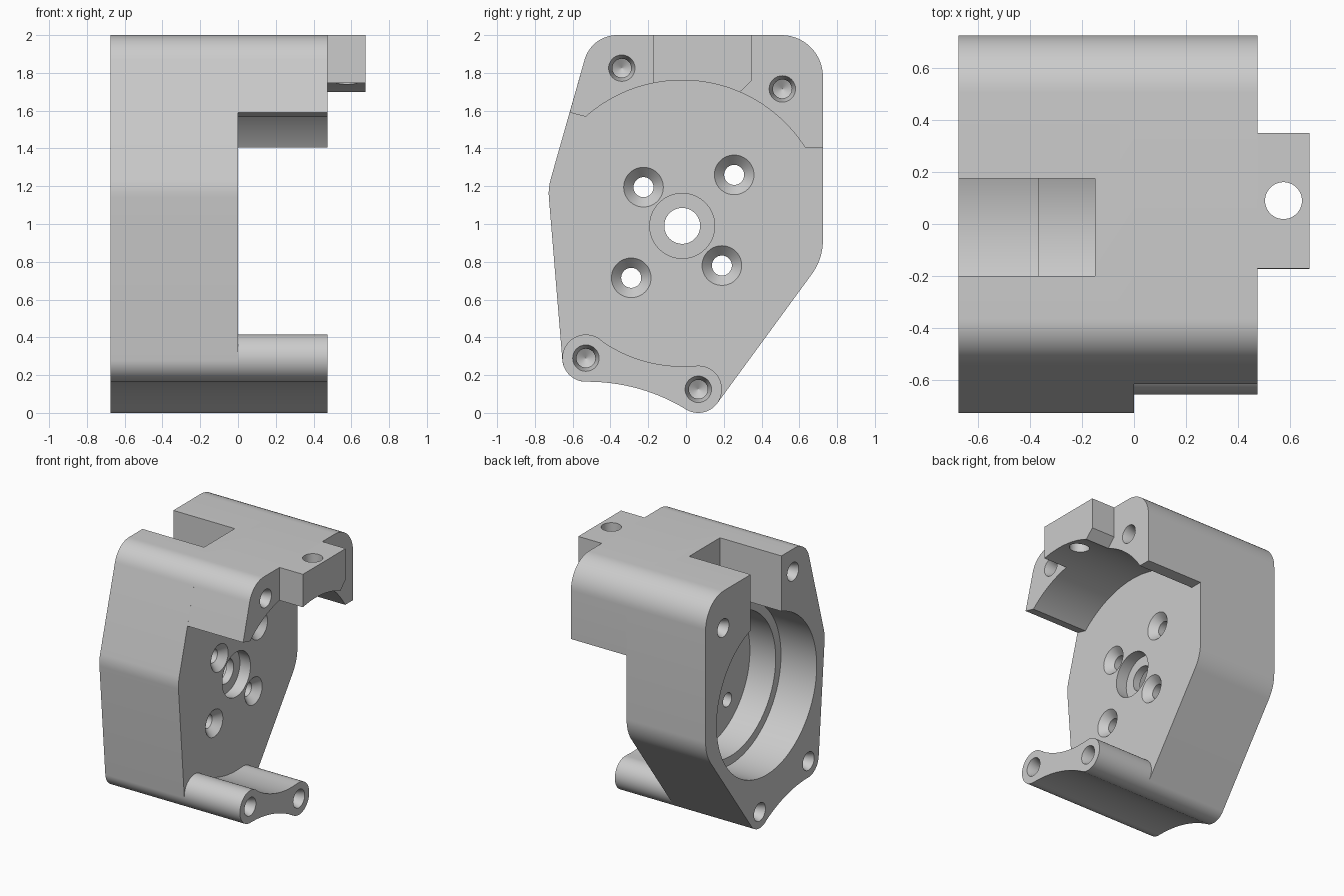
import bpy, bmesh
from math import sin, cos, tan, atan2, pi, radians, degrees
from mathutils import Vector

if "Cube" in bpy.data.objects:
    bpy.data.objects.remove(bpy.data.objects["Cube"])

C = (-0.02, 0.99)                      # main bore axis (y, z)
B1, B2, BR = (-0.53, 0.29), (0.065, 0.125), 0.125   # lower bosses
UNDER = (-0.521, -0.835)               # centre of the concave underside arc


def arc(c, r, a0, a1, n=24):
    return [(c[0] + r * cos(radians(a0 + (a1 - a0) * i / n)),
             c[1] + r * sin(radians(a0 + (a1 - a0) * i / n))) for i in range(n + 1)]


def fillet(prev, p, nxt, t, n=14):
    p = Vector(p)
    u, v = (Vector(prev) - p).normalized(), (Vector(nxt) - p).normalized()
    half = u.angle(v) / 2
    c = p + (u + v).normalized() * (t / cos(half))
    d0, d1 = p + u * t - c, p + v * t - c
    a0 = degrees(atan2(d0.y, d0.x))
    turn = (degrees(atan2(d1.y, d1.x)) - a0 + 180) % 360 - 180
    return arc(c, d0.length, a0, a0 + turn, n)


def finish(name, bm):
    bmesh.ops.recalc_face_normals(bm, faces=bm.faces)
    me = bpy.data.meshes.new(name)
    bm.to_mesh(me)
    bm.free()
    ob = bpy.data.objects.new(name, me)
    bpy.context.collection.objects.link(ob)
    return ob


def prism(name, pts, x0, x1):
    """Extrude a (y, z) profile along x."""
    bm = bmesh.new()
    a, b = [[bm.verts.new((x, y, z)) for y, z in pts] for x in (x0, x1)]
    bm.faces.new(a)
    bm.faces.new(b)
    for i in range(len(pts)):
        j = (i + 1) % len(pts)
        bm.faces.new((a[i], a[j], b[j], b[i]))
    return finish(name, bm)


def lathe(pos, steps, n=48):
    """Cutter turned about an x-parallel axis from (x, radius) steps."""
    bm = bmesh.new()
    rings = [[bm.verts.new((x, pos[0] + r * cos(2 * pi * i / n), pos[1] + r * sin(2 * pi * i / n)))
              for i in range(n)] for x, r in steps]
    for a, b in zip(rings, rings[1:]):
        for i in range(n):
            j = (i + 1) % n
            bm.faces.new((a[i], a[j], b[j], b[i]))
    bm.faces.new(rings[0])
    bm.faces.new(rings[-1])
    return finish("cutter", bm)


def cut(ob, cutter):
    cutter.hide_render = True
    m = ob.modifiers.new("cut", 'BOOLEAN')
    m.operation, m.solver, m.object = 'DIFFERENCE', 'EXACT', cutter
    bpy.context.view_layer.objects.active = ob
    bpy.ops.object.modifier_apply(modifier=m.name)
    bpy.data.objects.remove(cutter)


def screw_hole(ob, pos, x, s):
    """Blind hole with a tapered mouth, opening toward s."""
    cut(ob, lathe(pos, [(x + s * .02, .07), (x, .07), (x - s * .06, .05),
                        (x - s * .3, .05), (x - s * .33, .001)], 32))


# Shared outline corners
right, top_r, top_l, left = (0.725, 0.815), (0.725, 2), (-0.5, 2), (-0.73, 1.19)
left_end, right_start = (-0.655, 0.28), (0.166, 0.051)
top_corners = fillet(right, top_r, top_l, .22) + fillet(top_r, top_l, left, .135)
underside = arc(UNDER, 1.0, 90.5, 58.6)[1:-1]

# Main housing
housing = prism("housing",
                arc(B1, BR, 184.8, 270.5) + underside + arc(B2, BR, 238.6, 323.8)
                + fillet(right_start, right, top_r, .1) + top_corners
                + fillet(top_l, left, left_end, .05, 6), -.675, 0)
# Stepped bore and the open slot above it
cut(housing, lathe(C, [(-.8, .61), (-.37, .61), (-.37, .545), (-.15, .545)], 128))
cut(housing, prism("cutter", [(-.2, 1.2), (.175, 1.2), (.175, 2.1), (-.2, 2.1)], -.8, -.15))
# Shaft hole and countersunk mounting holes
cut(housing, lathe(C, [(.02, .172), (-.09, .172), (-.09, .095), (-.3, .095)], 64))
for pos in [(-.225, 1.195), (.255, 1.26), (-.29, .715), (.19, .78)]:
    cut(housing, lathe(pos, [(.02, .105), (0, .105), (-.055, .053), (-.3, .053)]))

# Upper block over the cylindrical recess
a_r = degrees(atan2(1.405 - C[1], .63 - C[0]))
a_l = degrees(atan2(1.567 - C[1], -.53 - C[0]))
upper = prism("upper_block",
              [(.725, 1.405)] + top_corners + [(-.616, 1.59)] + arc(C, .771, a_l, a_r, 64), 0, .475)

# Lower bridge joining the two bosses
bridge = prism("lower_bridge",
               arc(B1, BR, 53.9, 270.5, 40) + underside + arc(B2, BR, 238.6, 455.6, 40)
               + arc(C, .743, 275.6, 233.9)[1:-1], 0, .475)

# Screw holes on both ends
for ob, spots in ((upper, [(-.34, 1.825), (.51, 1.715)]), (bridge, [B1, B2])):
    for pos in spots:
        screw_hole(ob, pos, .475, 1)
        screw_hole(housing, pos, -.675, -1)

# Mounting tab with a vertical hole
t_l = degrees(atan2(1.745 - C[1], -.172 - C[0]))
t_r = degrees(atan2(1.698 - C[1], .285 - C[0]))
tab = prism("mounting_tab",
            [(.35, 2), (-.172, 2)] + arc(C, .771, t_l, t_r) + [(.35, 1.762)], .475, .675)
bpy.ops.mesh.primitive_cylinder_add(vertices=48, radius=.071, depth=1, location=(.575, .09, 1.8))
cut(tab, bpy.context.object)

# Smooth curved walls, keep edges crisp
bpy.ops.object.select_all(action='DESELECT')
for ob in (housing, upper, bridge, tab):
    ob.select_set(True)
bpy.context.view_layer.objects.active = housing
bpy.ops.object.shade_smooth_by_angle(angle=radians(25))
